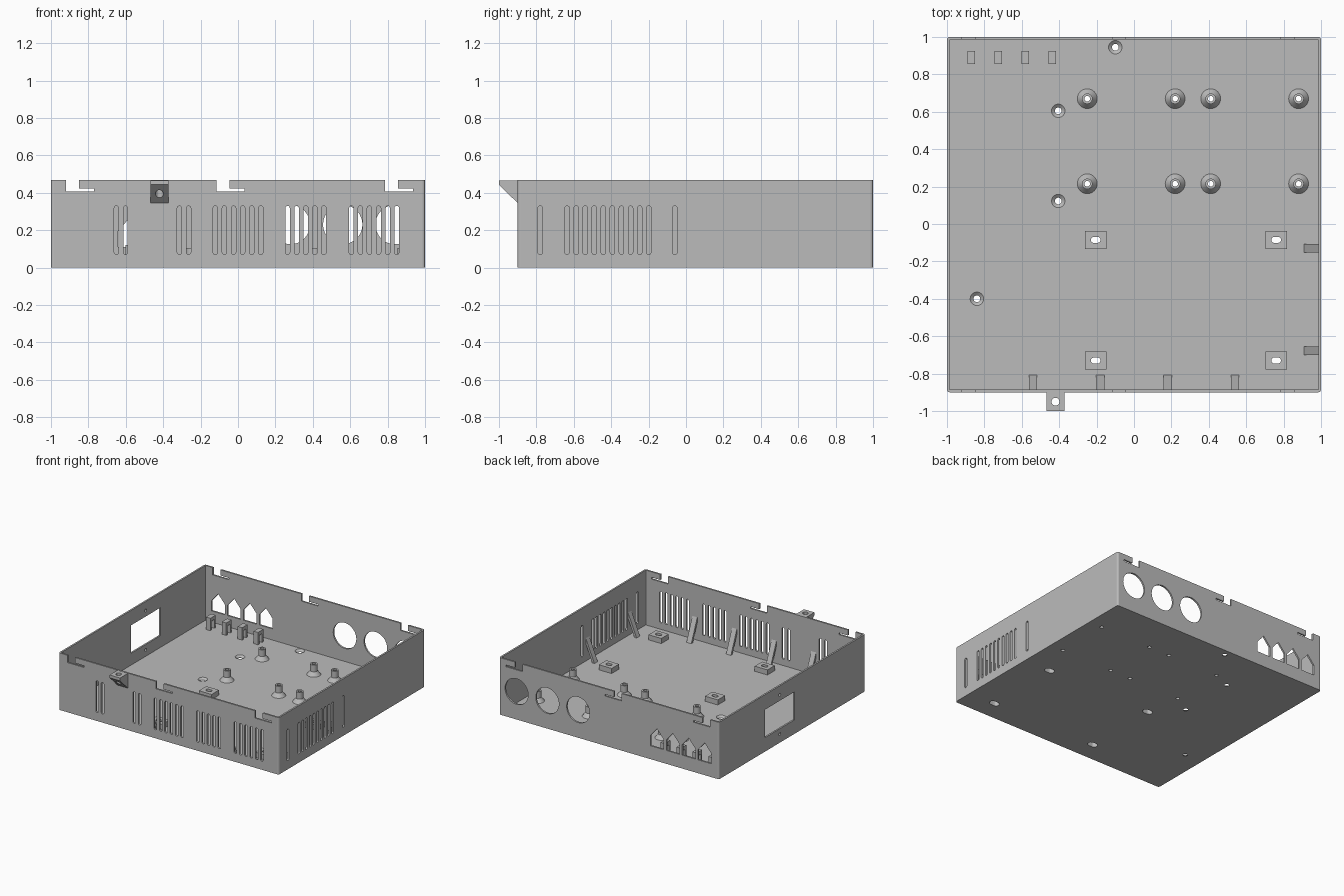
import bpy, bmesh, math

old = bpy.data.objects.get("Cube")
if old:
    bpy.data.objects.remove(old, do_unlink=True)

grey = bpy.data.materials.new("light grey")
grey.use_nodes = True
COLOUR = (0.5, 0.5, 0.5, 1)
grey.diffuse_color = COLOUR
grey.node_tree.nodes["Principled BSDF"].inputs["Base Color"].default_value = COLOUR

WALL, FLOOR, TOP = 0.014, 0.018, 0.468
FRONT, BACK = -0.9, 1.0


def prism(bm, pts, axis, a, b):
    """Extrude a flat outline along an axis from a to b."""
    place = {"x": lambda u, v: (a, u, v), "y": lambda u, v: (u, a, v),
             "z": lambda u, v: (u, v, a)}[axis]
    face = bm.faces.new([bm.verts.new(place(u, v)) for u, v in pts])
    move = [b - a if axis == k else 0 for k in "xyz"]
    new = bmesh.ops.extrude_face_region(bm, geom=[face])["geom"]
    bmesh.ops.translate(bm, vec=move, verts=[v for v in new if isinstance(v, bmesh.types.BMVert)])


def lathe(bm, profile, x, y, closed, steps=32):
    """Spin an (r, z) profile about a vertical axis at x, y."""
    vs = [bm.verts.new((x + r, y, z)) for r, z in profile]
    edges = [bm.edges.new(p) for p in zip(vs, vs[1:])]
    if closed:
        edges.append(bm.edges.new((vs[-1], vs[0])))
    bmesh.ops.spin(bm, geom=vs + edges, cent=(x, y, 0), axis=(0, 0, 1),
                   angle=math.tau, steps=steps)
    bmesh.ops.remove_doubles(bm, verts=bm.verts, dist=1e-5)


def rect(u0, u1, v0, v1):
    return [(u0, v0), (u1, v0), (u1, v1), (u0, v1)]


def rounded(u0, u1, v0, v1, r, n=4):
    """Rectangle with rounded corners."""
    pts = []
    for k, (cu, cv) in enumerate(rect(u0 + r, u1 - r, v0 + r, v1 - r)):
        for i in range(n + 1):
            t = math.pi * (1 + k / 2 + i / n / 2)
            p = (cu + r * math.cos(t), cv + r * math.sin(t))
            if not pts or math.dist(p, pts[-1]) > 1e-5:
                pts.append(p)
    return pts if math.dist(pts[0], pts[-1]) > 1e-5 else pts[:-1]


def circle(u, v, r, n=32):
    return [(u + r * math.cos(math.tau * i / n), v + r * math.sin(math.tau * i / n))
            for i in range(n)]


def make(name, bm, smooth=False):
    bmesh.ops.recalc_face_normals(bm, faces=bm.faces)
    mesh = bpy.data.meshes.new(name)
    bm.to_mesh(mesh)
    bm.free()
    mesh.materials.append(grey)
    ob = bpy.data.objects.new(name, mesh)
    bpy.context.collection.objects.link(ob)
    if smooth:
        bpy.ops.object.select_all(action="DESELECT")
        ob.select_set(True)
        bpy.context.view_layer.objects.active = ob
        bpy.ops.object.shade_smooth_by_angle(angle=math.radians(30))
    return ob


def cut(ob, bm):
    """Subtract the cutter and drop it."""
    cutter = make("cutter", bm)
    cutter.hide_render = True
    mod = ob.modifiers.new("cut", "BOOLEAN")
    mod.object, mod.operation, mod.solver = cutter, "DIFFERENCE", "EXACT"
    bpy.context.view_layer.objects.active = ob
    bpy.ops.object.modifier_apply(modifier=mod.name)
    bpy.data.objects.remove(cutter, do_unlink=True)


# Open tray
bm = bmesh.new()
prism(bm, rounded(-1, 1, FRONT, BACK, 0.015), "z", 0, TOP)
tray = make("tray", bm)
bm = bmesh.new()
prism(bm, rounded(-1 + WALL, 1 - WALL, FRONT + WALL, BACK - WALL, 0.004), "z", FLOOR, TOP + 0.1)
cut(tray, bm)

# Vent slots in the front and right walls
PITCH = 0.0485
bm = bmesh.new()
for start, count in [(-0.65, 2), (-0.313, 2), (-0.121, 6), (0.265, 5), (0.606, 6)]:
    for i in range(count):
        x = start + i * PITCH
        prism(bm, rounded(x - 0.012, x + 0.012, 0.07, 0.33, 0.012), "y", FRONT - 0.05, FRONT + 0.05)
for start, count in [(-0.78, 1), (-0.636, 10), (-0.06, 1)]:
    for i in range(count):
        y = start + i * PITCH
        prism(bm, rounded(y - 0.012, y + 0.012, 0.07, 0.33, 0.012), "x", 0.95, 1.05)

# Hook notches along the front and back rims
for x in (-0.92, -0.115, 0.785):
    for wall in (FRONT, BACK):
        outline = [(x, 0.408), (x + 0.15, 0.408), (x + 0.15, 0.422), (x + 0.07, 0.422),
                   (x + 0.07, 0.52), (x, 0.52)]
        prism(bm, outline, "y", wall - 0.04, wall + 0.04)

# Round ports and pointed ports in the back wall
JACKS = [-0.87 + 0.1445 * i for i in range(4)]
for x in (0.28, 0.56, 0.84):
    prism(bm, circle(x, 0.23, 0.105, 48), "y", 0.95, 1.05)
for x in JACKS:
    house = [(x - 0.06, 0.11), (x + 0.06, 0.11), (x + 0.06, 0.195), (x, 0.265), (x - 0.06, 0.195)]
    prism(bm, house, "y", 0.95, 1.05)

# Window and its screw holes in the left-hand wall
prism(bm, rect(0.02, 0.4, 0.115, 0.345), "x", -1.05, -0.95)
for z in (0.07, 0.393):
    prism(bm, circle(0.21, z, 0.012, 16), "x", -1.05, -0.95)
cut(tray, bm)

# Holes through the floor
POSTS = [(x, y) for x in (-0.25, 0.22, 0.41, 0.88) for y in (0.215, 0.67)]
PADS = [(x, y) for x in (-0.205, 0.76) for y in (-0.73, -0.085)]
bm = bmesh.new()
for x, y in POSTS:
    prism(bm, circle(x, y, 0.015, 24), "z", -0.05, 0.05)
for x, y in PADS:
    prism(bm, rounded(x - 0.042, x + 0.042, y - 0.027, y + 0.027, 0.027), "z", -0.05, 0.05)
for x, y in [(-0.1, 0.945), (-0.405, 0.605), (-0.405, 0.123), (-0.84, -0.4)]:
    lathe(bm, [(0, -0.05), (0.018, -0.05), (0.018, 0.003), (0.036, FLOOR), (0.036, 0.05), (0, 0.05)],
          x, y, False)
cut(tray, bm)

# Screw standoffs with flared feet
for x, y in POSTS:
    bm = bmesh.new()
    lathe(bm, [(0.015, 0.005), (0.053, 0.005), (0.053, FLOOR), (0.028, 0.05), (0.028, 0.105),
               (0.015, 0.105)], x, y, True)
    make("standoff", bm, smooth=True)

# Raised mounting pads, hollow underneath with a slotted hole
for x, y in PADS:
    bm = bmesh.new()
    prism(bm, rect(x - 0.058, x + 0.058, y - 0.048, y + 0.048), "z", 0.01, 0.06)
    pad = make("mounting_pad", bm)
    for w, d, top in [(0.042, 0.027, 0.04), (0.026, 0.016, 0.1)]:
        bm = bmesh.new()
        prism(bm, rounded(x - w, x + w, y - d, y + d, d), "z", -0.05, top)
        cut(pad, bm)

# Cable tie arches behind the pointed ports
for x in JACKS:
    bm = bmesh.new()
    arch = [(0.855, 0.01), (0.872, 0.01), (0.872, 0.09), (0.908, 0.09), (0.908, 0.01),
            (0.925, 0.01), (0.925, 0.12), (0.855, 0.12)]
    prism(bm, arch, "x", x - 0.02, x + 0.02)
    make("cable_arch", bm)

# Slanted cable bars from the floor to the front and right walls
def bar(wall, sign):
    inner = wall + sign * 0.095
    foot = wall + sign * 0.075
    face = wall + sign * 0.008
    return [(foot, 0.01), (inner, 0.01), (face, 0.22), (face, 0.175)]

for x in (-0.54, -0.18, 0.18, 0.54):
    bm = bmesh.new()
    prism(bm, bar(FRONT, 1), "x", x - 0.022, x + 0.022)
    make("front_cable_bar", bm)
for y in (-0.678, -0.13):
    bm = bmesh.new()
    prism(bm, bar(1, -1), "y", y - 0.022, y + 0.022)
    make("side_cable_bar", bm)

# Wedge-shaped screw lug on the front
bm = bmesh.new()
prism(bm, [(FRONT + 0.005, 0.34), (FRONT + 0.005, TOP - 0.002), (-1, TOP - 0.002), (-1, 0.443)],
      "x", -0.467, -0.372)
lug = make("front_lug", bm)
bm = bmesh.new()
prism(bm, circle(-0.42, -0.95, 0.021), "z", 0.2, 0.6)
cut(lug, bm)
